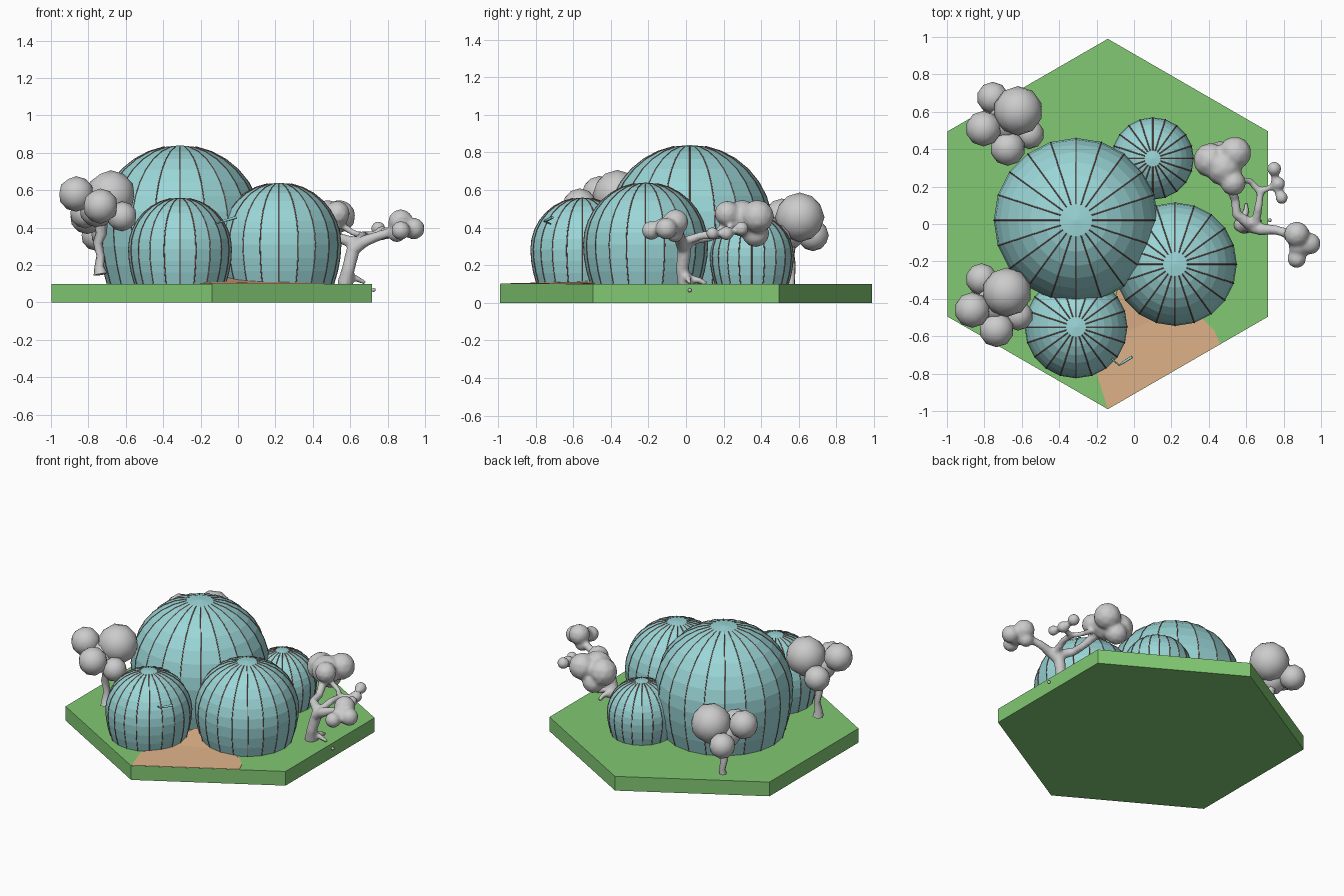
import bpy, bmesh
from math import sin, cos, pi, radians
from mathutils import Vector

if "Cube" in bpy.data.objects:
    bpy.data.objects.remove(bpy.data.objects["Cube"])


def material(name, rgb):
    m = bpy.data.materials.new(name)
    m.diffuse_color = (*rgb, 1)
    m.use_nodes = True
    m.node_tree.nodes["Principled BSDF"].inputs["Base Color"].default_value = m.diffuse_color
    return m


GREEN = material("grass_green", (0.22, 0.58, 0.17))
TEAL = material("dome_teal", (0.33, 0.68, 0.69))
BROWN = material("rib_brown", (0.35, 0.14, 0.11))
SAND = material("path_sand", (0.74, 0.45, 0.25))


def add_mesh(name, bm, mat=None, smooth=False):
    bmesh.ops.recalc_face_normals(bm, faces=bm.faces[:])
    me = bpy.data.meshes.new(name)
    bm.to_mesh(me)
    bm.free()
    for p in me.polygons:
        p.use_smooth = smooth
    ob = bpy.data.objects.new(name, me)
    bpy.context.collection.objects.link(ob)
    if mat:
        me.materials.append(mat)
    return ob


def tubes(name, paths, mat=None, res=1):
    """Tapered tubes; each path is a list of (x, y, z, radius)."""
    cu = bpy.data.curves.new(name, 'CURVE')
    cu.dimensions = '3D'
    cu.bevel_depth = 1
    cu.bevel_resolution = res
    cu.use_fill_caps = True
    for path in paths:
        sp = cu.splines.new('POLY')
        sp.points.add(len(path) - 1)
        for pt, (x, y, z, r) in zip(sp.points, path):
            pt.co = (x, y, z, 1)
            pt.radius = r
    ob = bpy.data.objects.new(name, cu)
    bpy.context.collection.objects.link(ob)
    bpy.ops.object.select_all(action='DESELECT')
    ob.select_set(True)
    bpy.context.view_layer.objects.active = ob
    bpy.ops.object.convert(target='MESH')
    ob = bpy.context.object
    if mat:
        ob.data.materials.clear()
        ob.data.materials.append(mat)
    return ob


def blobs(name, items, sub=2):
    bm = bmesh.new()
    for x, y, z, r in items:
        new = bmesh.ops.create_icosphere(bm, subdivisions=sub, radius=r)['verts']
        bmesh.ops.translate(bm, verts=new, vec=(x, y, z))
    return add_mesh(name, bm, None, True)


# Hexagonal lawn base
bm = bmesh.new()
hexa = [(-0.14 + 0.99 * cos(radians(30 + 60 * i)), 0.99 * sin(radians(30 + 60 * i)))
        for i in range(6)]
face = bm.faces.new([bm.verts.new((x, y, 0)) for x, y in hexa])
ext = bmesh.ops.extrude_face_region(bm, geom=[face])
bmesh.ops.translate(bm, verts=[v for v in ext['geom'] if isinstance(v, bmesh.types.BMVert)],
                    vec=(0, 0, 0.1))
if not any(f.normal.z < -0.9 for f in bm.faces) and len(bm.faces) < 8:
    bm.faces.new([v for v in bm.verts if v.co.z < 0.01])
add_mesh("lawn_base", bm, GREEN)

# Sandy path, rising gently towards the doorway between the domes
bm = bmesh.new()
front = [(-0.2, -0.80, 0.103), (-0.14, -0.988, 0.103), (0.46, -0.642, 0.103),
         (0.43, -0.57, 0.103), (0.37, -0.51, 0.103), (0.25, -0.45, 0.11), (-0.14, -0.62, 0.112)]
ramp = [(-0.14, -0.62, 0.112), (0.25, -0.45, 0.11), (0.1, -0.3, 0.125), (-0.09, -0.35, 0.135)]
for poly in (front, ramp):
    top = [bm.verts.new(p) for p in poly]
    low = [bm.verts.new((x, y, 0.09)) for x, y, z in poly]
    bm.faces.new(top)
    n = len(poly)
    for i in range(n):
        bm.faces.new((top[i], low[i], low[(i + 1) % n], top[(i + 1) % n]))
add_mesh("sand_path", bm, SAND)

# Domes: name, x, y, radius, height above the lawn
SEG = 20
lower = [(0.885, 0.0), (0.945, 0.22), (0.985, 0.45)]


def dome(name, cx, cy, r, h):
    eq = h - r
    k = eq / 0.68
    prof = [(a * r, 0.1 + b * k) for a, b in lower]
    prof += [(r * cos(pi / 2 * i / 8), 0.1 + eq + r * sin(pi / 2 * i / 8)) for i in range(8)]
    bm = bmesh.new()
    rings = [[bm.verts.new((cx + a * cos(2 * pi * s / SEG), cy + a * sin(2 * pi * s / SEG), z))
              for s in range(SEG)] for a, z in prof]
    for lo, hi in zip(rings, rings[1:]):
        for s in range(SEG):
            t = (s + 1) % SEG
            bm.faces.new((lo[s], lo[t], hi[t], hi[s]))
    tip = bm.verts.new((cx, cy, 0.1 + h))
    for s in range(SEG):
        bm.faces.new((rings[-1][s], rings[-1][(s + 1) % SEG], tip))
    add_mesh(name, bm, TEAL)
    # Thin ribs along the meridians
    ribs = [[(cx + a * cos(2 * pi * s / SEG), cy + a * sin(2 * pi * s / SEG), z, 0.003)
             for a, z in prof] for s in range(SEG)]
    tubes(name + "_ribs", ribs, BROWN, 0)


dome("main_dome", -0.31, 0.02, 0.44, 0.74)
dome("right_dome", 0.22, -0.215, 0.33, 0.54)
dome("front_dome", -0.31, -0.55, 0.275, 0.46)
dome("back_dome", 0.10, 0.35, 0.22, 0.37)

# Small lamp bracket beside the doorway
tubes("lamp_bracket", [[(-0.12, -0.72, 0.42, 0.004), (-0.08, -0.755, 0.435, 0.005),
                        (-0.05, -0.735, 0.443, 0.008), (-0.01, -0.71, 0.455, 0.008)]], TEAL)

# Two matching leafy trees on the left
crown = [(-0.68, -0.365, 0.575, 0.132), (-0.865, -0.46, 0.58, 0.095),
         (-0.735, -0.565, 0.515, 0.094), (-0.62, -0.49, 0.46, 0.08),
         (-0.815, -0.295, 0.48, 0.085), (-0.75, -0.43, 0.50, 0.10)]
trunk = [(-0.735, -0.42, 0.15, 0.038), (-0.742, -0.415, 0.19, 0.026), (-0.735, -0.41, 0.25, 0.022),
         (-0.75, -0.41, 0.32, 0.026), (-0.73, -0.42, 0.37, 0.03), (-0.74, -0.42, 0.48, 0.045)]
for side, off in (("front", Vector((0, 0, 0))), ("back", Vector((0.06, 0.97, -0.12)))):
    def move(p):
        return (*(Vector(p[:3]) + off), p[3])
    blobs(side + "_tree_crown", [move(p) for p in crown])
    t = tubes(side + "_tree_trunk", [[move(p) for p in trunk]])
    t.data.shade_smooth()

# Gnarled tree on the right: branches and foliage fused into one skin
branches = [
    [(0.57, 0.0, 0.09, 0.045), (0.59, -0.02, 0.18, 0.036), (0.61, -0.01, 0.26, 0.038),
     (0.63, 0.0, 0.33, 0.032)],
    [(0.61, -0.01, 0.28, 0.036), (0.68, -0.03, 0.33, 0.033), (0.75, -0.03, 0.355, 0.027),
     (0.86, -0.06, 0.39, 0.025)],
    [(0.62, 0.0, 0.32, 0.035), (0.55, 0.05, 0.34, 0.028), (0.54, 0.13, 0.35, 0.025),
     (0.51, 0.22, 0.40, 0.03)],
    [(0.65, 0.0, 0.33, 0.026), (0.665, 0.09, 0.36, 0.023), (0.68, 0.18, 0.36, 0.022),
     (0.75, 0.2, 0.37, 0.019), (0.78, 0.15, 0.37, 0.02)],
    [(0.675, 0.17, 0.36, 0.02), (0.62, 0.23, 0.37, 0.018), (0.54, 0.24, 0.42, 0.02)],
    [(0.75, 0.2, 0.37, 0.018), (0.75, 0.28, 0.39, 0.018)],
    [(0.58, 0.0, 0.13, 0.028), (0.63, 0.01, 0.13, 0.018), (0.68, 0.02, 0.105, 0.013)],
    [(0.57, 0.0, 0.13, 0.028), (0.60, 0.07, 0.12, 0.018), (0.60, 0.11, 0.10, 0.014)]]
foliage = [(0.87, -0.055, 0.43, 0.07), (0.94, -0.105, 0.395, 0.06), (0.87, -0.185, 0.385, 0.052),
           (0.85, -0.06, 0.37, 0.05), (0.88, -0.12, 0.40, 0.055),
           (0.54, 0.38, 0.46, 0.09), (0.41, 0.34, 0.44, 0.095), (0.53, 0.22, 0.475, 0.07),
           (0.48, 0.3, 0.45, 0.10), (0.46, 0.37, 0.37, 0.075),
           (0.75, 0.295, 0.395, 0.04), (0.77, 0.215, 0.37, 0.04), (0.79, 0.14, 0.37, 0.035)]
a = tubes("gnarled_tree", branches, None, 2)
b = blobs("gnarled_foliage", foliage)
bpy.ops.object.select_all(action='DESELECT')
a.select_set(True)
b.select_set(True)
bpy.context.view_layer.objects.active = a
bpy.ops.object.join()
rm = a.modifiers.new("fuse", 'REMESH')
rm.mode = 'VOXEL'
rm.voxel_size = 0.011
rm.use_smooth_shade = True
sm = a.modifiers.new("soften", 'SMOOTH')
sm.iterations = 4

# Root tip poking out of the lawn edge
blobs("root_tip", [(0.725, 0.02, 0.067, 0.012)], 1)
